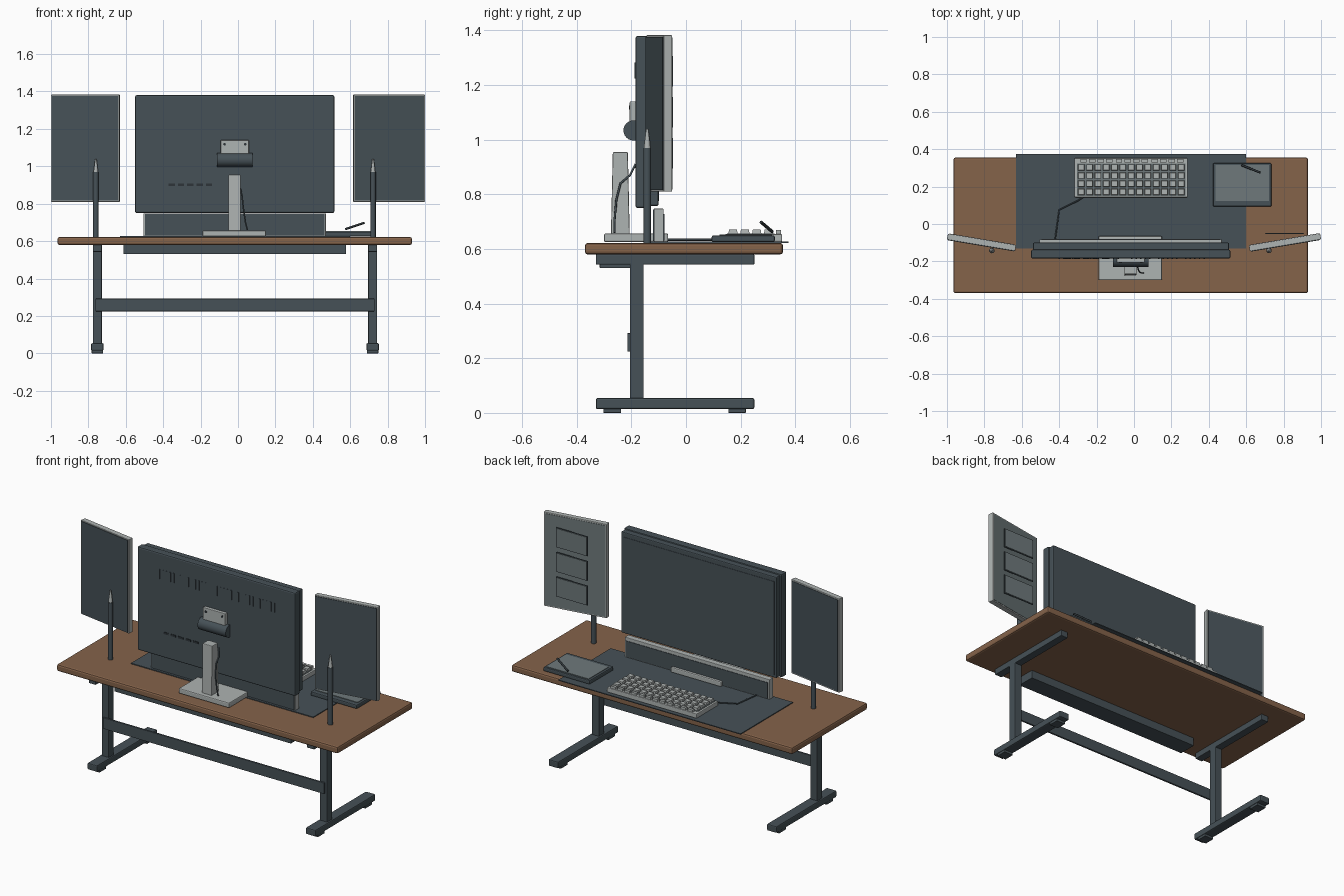
import bpy, bmesh, math
from mathutils import Vector

if "Cube" in bpy.data.objects:
    bpy.data.objects.remove(bpy.data.objects["Cube"])


def mat(name, rgb):
    m = bpy.data.materials.new(name)
    lin = [(c / 255 / 12.92 if c <= 10 else ((c / 255 + 0.055) / 1.055) ** 2.4) for c in rgb]
    m.diffuse_color = (*lin, 1)
    m.use_nodes = True
    m.node_tree.nodes["Principled BSDF"].inputs["Base Color"].default_value = m.diffuse_color
    return m


SLATE = mat("dark_slate", (70, 81, 87))
WOOD = mat("brown_wood", (133, 99, 74))
LIGHT = mat("light_grey", (174, 179, 178))
GREY = mat("mid_grey", (110, 121, 123))
BLACK = mat("charcoal", (45, 52, 56))


def finish(bm, name, m, bevel=0.0, smooth=False):
    me = bpy.data.meshes.new(name)
    bmesh.ops.recalc_face_normals(bm, faces=bm.faces)
    bm.to_mesh(me)
    bm.free()
    me.materials.append(m)
    ob = bpy.data.objects.new(name, me)
    bpy.context.collection.objects.link(ob)
    if smooth:
        bpy.context.view_layer.objects.active = ob
        ob.select_set(True)
        bpy.ops.object.shade_smooth_by_angle(angle=math.radians(40))
        ob.select_set(False)
    if bevel:
        mod = ob.modifiers.new("bevel", 'BEVEL')
        mod.width, mod.segments = bevel, 2
    return ob


def add_box(bm, x0, x1, y0, y1, z0, z1):
    vs = bmesh.ops.create_cube(bm, size=1)["verts"]
    for v in vs:
        v.co = ((x0 + x1) / 2 + v.co.x * (x1 - x0), (y0 + y1) / 2 + v.co.y * (y1 - y0),
                (z0 + z1) / 2 + v.co.z * (z1 - z0))
    return vs


def box(name, m, x0, x1, y0, y1, z0, z1, bevel=0.0):
    bm = bmesh.new()
    add_box(bm, x0, x1, y0, y1, z0, z1)
    return finish(bm, name, m, bevel)


def rod(name, m, a, b, r1, r2=None, seg=20):
    a, b = Vector(a), Vector(b)
    bm = bmesh.new()
    bmesh.ops.create_cone(bm, cap_ends=True, segments=seg, radius1=r1,
                          radius2=r1 if r2 is None else r2, depth=(b - a).length)
    ob = finish(bm, name, m, smooth=True)
    ob.location = (a + b) / 2
    ob.rotation_euler = (b - a).to_track_quat('Z', 'Y').to_euler()
    return ob


def cable(name, pts, r):
    cu = bpy.data.curves.new(name, 'CURVE')
    cu.dimensions, cu.bevel_depth, cu.bevel_resolution = '3D', r, 2
    cu.use_fill_caps = True
    sp = cu.splines.new('POLY')
    sp.points.add(len(pts) - 1)
    for p, co in zip(sp.points, pts):
        p.co = (*co, 1)
    cu.materials.append(SLATE)
    ob = bpy.data.objects.new(name, cu)
    bpy.context.collection.objects.link(ob)


# Desk top and mat
box("desk_top", WOOD, -0.965, 0.93, -0.37, 0.355, 0.58, 0.622, 0.01)
box("desk_mat", SLATE, -0.63, 0.598, -0.13, 0.375, 0.622, 0.627)

# T-shaped legs with feet, pads and top brackets
for side, x in (("left", -0.752), ("right", 0.72)):
    box(side + "_leg_column", SLATE, x - 0.024, x + 0.024, -0.205, -0.155, 0.05, 0.56, 0.003)
    box(side + "_top_bracket", SLATE, x - 0.024, x + 0.024, -0.33, 0.25, 0.543, 0.58, 0.003)
    box(side + "_foot", SLATE, x - 0.033, x + 0.033, -0.33, 0.25, 0.014, 0.054, 0.006)
    for y in (-0.27, 0.187):
        box(side + "_foot_pad", SLATE, x - 0.03, x + 0.03, y - 0.032, y + 0.032, 0, 0.016, 0.002)
box("cross_bar", SLATE, -0.762, 0.73, -0.215, -0.203, 0.225, 0.292, 0.002)
box("cable_tray", SLATE, -0.612, 0.578, -0.316, -0.205, 0.53, 0.58, 0.002)

# Main monitor: rear shell, front panel and screen
box("monitor_rear_shell", SLATE, -0.55, 0.515, -0.185, -0.137, 0.75, 1.38, 0.008)
box("monitor_front_panel", SLATE, -0.54, 0.508, -0.139, -0.1, 0.758, 1.374, 0.006)
box("monitor_screen", SLATE, -0.525, 0.493, -0.101, -0.098, 0.775, 1.345)

# Vent slots and ports on the monitor back
bm = bmesh.new()
for i in range(33):
    x = -0.4 + i * 0.0242
    if i not in (5, 9, 14, 15, 21, 27):
        add_box(bm, x - 0.004, x + 0.004, -0.188, -0.184, 1.225, 1.283)
finish(bm, "vent_slots", SLATE)
bm = bmesh.new()
for i in range(5):
    x = -0.355 + i * 0.05
    add_box(bm, x - 0.017, x + 0.017, -0.188, -0.184, 0.896, 0.908)
finish(bm, "monitor_ports", BLACK)

# Monitor stand
box("stand_base", LIGHT, -0.19, 0.15, -0.3, -0.065, 0.625, 0.657, 0.006)
bm = bmesh.new()
for v in add_box(bm, -0.052, 0.014, -0.275, -0.206, 0.65, 0.955):
    if v.co.z > 0.8:
        v.co.y = -0.24 + (v.co.y + 0.24) * 0.8
finish(bm, "stand_column", LIGHT, 0.004)
rod("tilt_hinge", SLATE, (-0.113, -0.192, 1.034), (0.077, -0.192, 1.034), 0.037, seg=24)
box("mount_plate", LIGHT, -0.093, 0.058, -0.206, -0.184, 1.05, 1.14, 0.003)
for x in (-0.072, 0.038):
    rod("mount_screw", BLACK, (x, -0.209, 1.118), (x, -0.2, 1.118), 0.007, seg=12)
cable("monitor_cable", [(0.0, -0.185, 0.91), (0.015, -0.205, 0.87), (0.022, -0.24, 0.84),
                        (0.028, -0.255, 0.78), (0.04, -0.262, 0.7), (0.05, -0.262, 0.66)], 0.004)

# Sound bar below the monitor
box("sound_bar", LIGHT, -0.505, 0.47, -0.118, -0.082, 0.627, 0.748, 0.003)
box("sound_bar_front_grille", SLATE, -0.495, 0.46, -0.083, -0.079, 0.632, 0.728)
box("sound_bar_back", SLATE, -0.498, 0.463, -0.121, -0.117, 0.63, 0.744)

# Angled side panels on poles
for side, cx, half, ang, face in (("left", -0.815, 0.185, -9.5, SLATE),
                                  ("right", 0.807, 0.193, 9.5, GREY)):
    parts = [box(side + "_panel_frame", LIGHT, -half, half, -0.016, 0.016, 0.81, 1.383, 0.003),
             box(side + "_panel_back", SLATE, -half + 0.006, half - 0.006, -0.019, -0.015, 0.816, 1.377),
             box(side + "_panel_face", face, -half + 0.008, half - 0.008, 0.015, 0.018, 0.818, 1.375)]
    for p in parts:
        p.location = (cx, -0.098, 0)
        p.rotation_euler.z = math.radians(ang)
for side, x in (("left", -0.76), ("right", 0.722)):
    rod(side + "_pole", SLATE, (x, -0.142, 0.62), (x, -0.142, 0.97), 0.0145)
    rod(side + "_pole_tip", LIGHT, (x, -0.142, 0.97), (x, -0.142, 1.04), 0.0125, 0.004)

# Cards in front of the right panel
for z in (0.95, 1.1, 1.25):
    box("display_card_rim", SLATE, 0.7, 0.91, -0.054, -0.05, z - 0.06, z + 0.06)
    box("display_card", GREY, 0.704, 0.906, -0.0505, -0.047, z - 0.056, z + 0.056)

# Keyboard
box("keyboard_base", LIGHT, -0.318, 0.287, 0.143, 0.352, 0.627, 0.655, 0.004)
box("keyboard_well", GREY, -0.306, 0.275, 0.15, 0.324, 0.654, 0.6575)
bm = bmesh.new()
for row in range(4):
    for col in range(13):
        x, y = -0.282 + col * 0.0445, 0.172 + row * 0.0435
        for v in add_box(bm, x - 0.018, x + 0.018, y - 0.017, y + 0.017, 0.656, 0.671):
            if v.co.z > 0.665:
                v.co.x = x + (v.co.x - x) * 0.85
                v.co.y = y + (v.co.y - y) * 0.85
for col in range(12):
    x = -0.27 + col * 0.046 + (col // 4) * 0.006
    add_box(bm, x - 0.017, x + 0.017, 0.329, 0.347, 0.654, 0.669)
finish(bm, "keyboard_keys", LIGHT)
cable("keyboard_cable", [(-0.27, 0.145, 0.634), (-0.3, 0.125, 0.634), (-0.4, 0.075, 0.634),
                         (-0.422, -0.085, 0.634)], 0.004)

# Drawing tablet and pen
box("tablet_body", SLATE, 0.422, 0.735, 0.094, 0.325, 0.625, 0.65, 0.006)
box("tablet_screen", GREY, 0.436, 0.721, 0.122, 0.315, 0.649, 0.653)
rod("tablet_pen", BLACK, (0.575, 0.315, 0.664), (0.675, 0.275, 0.698), 0.006, seg=12)
